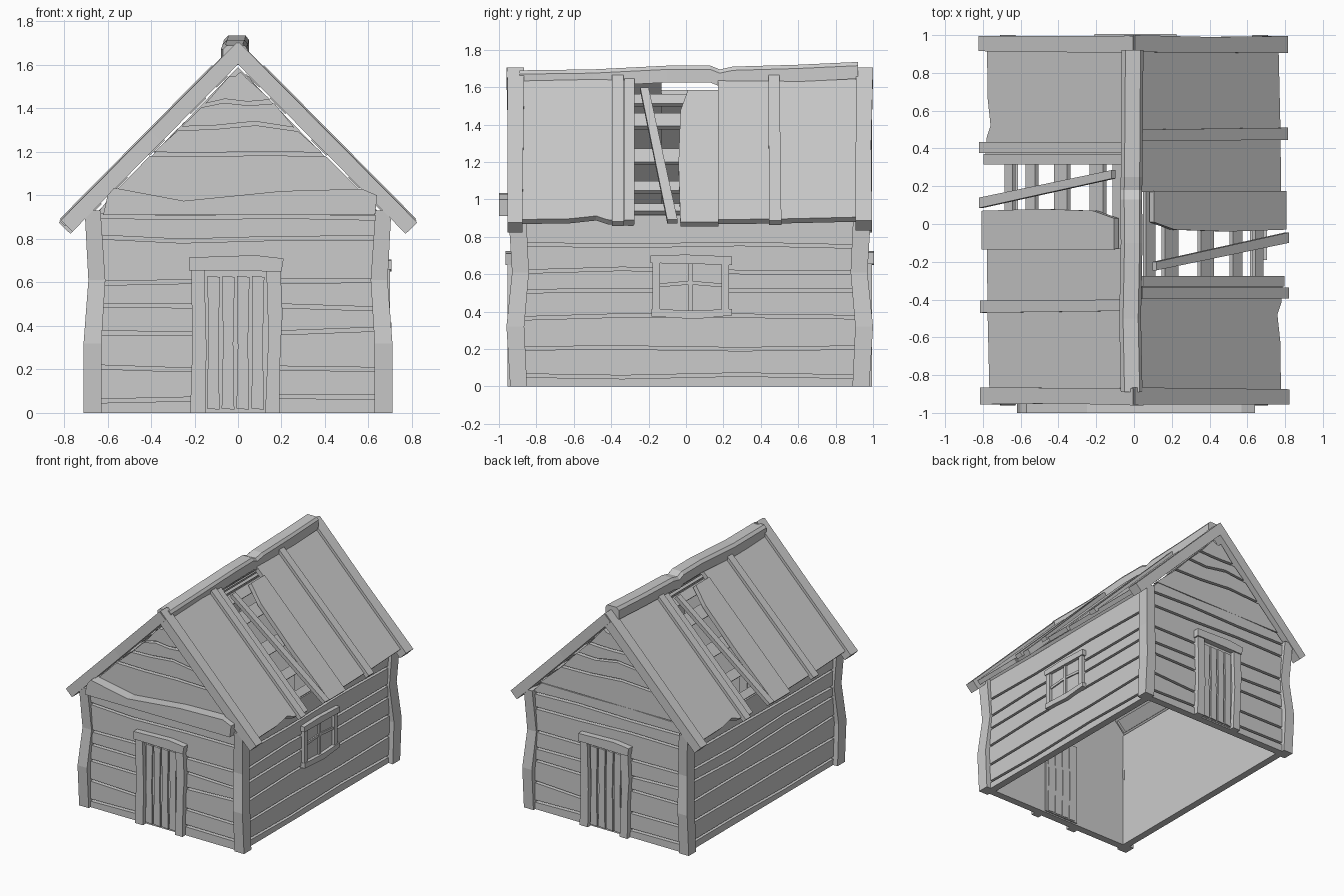
import bpy, bmesh, random
from mathutils import Vector

if "Cube" in bpy.data.objects:
    bpy.data.objects.remove(bpy.data.objects["Cube"])

random.seed(4)
YC = 0.02          # y of the half-turn axis of the house
S, APEX = 1.01, 1.70   # roof slope and height of its top line


def loft(name, rings, turn=False):
    """Closed solid through matching rings; turn=True rotates it half a turn."""
    bm = bmesh.new()
    rows = []
    for r in rings:
        rows.append([bm.verts.new((-p[0], 2 * YC - p[1], p[2]) if turn else p) for p in r])
    n = len(rows[0])
    bm.faces.new(rows[0])
    bm.faces.new(rows[-1])
    for a, b in zip(rows, rows[1:]):
        for i in range(n):
            j = (i + 1) % n
            bm.faces.new((a[i], a[j], b[j], b[i]))
    bmesh.ops.recalc_face_normals(bm, faces=bm.faces)
    me = bpy.data.meshes.new(name)
    bm.to_mesh(me)
    bm.free()
    ob = bpy.data.objects.new(name, me)
    bpy.context.collection.objects.link(ob)
    return ob


def front(name, pts, y0, y1, turn=False):
    """Outline in x,z given depth along y."""
    loft(name, [[(x, y, z) for x, z in pts] for y in (y0, y1)], turn)


def side(name, pts, x0, x1, turn=False):
    """Outline in y,z given depth along x."""
    loft(name, [[(x, y, z) for y, z in pts] for x in (x0, x1)], turn)


def roof(name, pts, top, thick, turn=False):
    """Outline in x,y laid on the right roof slope."""
    rings = []
    for n in (top, top - thick):
        rings.append([(x + n * .71, y, APEX - S * x + n * .70) for x, y in pts])
    loft(name, rings, turn)


def rect(a, b, c, d):
    return [(a, c), (b, c), (b, d), (a, d)]


def wavy(seams, half, mid=0, gap=.009, amp=.012):
    """Plank outlines between rough seams; half(z) is the half length."""
    k = 4
    offs = [[random.uniform(-amp, amp) for _ in range(k)] for _ in seams]
    offs[0] = [0] * k
    out = []
    for i in range(len(seams) - 1):
        lo, hi = seams[i] + (gap if i else 0), seams[i + 1] - gap
        t = [-1, -.4, .3, 1]
        low = [(mid + half(lo) * t[j], lo + offs[i][j]) for j in range(k)]
        high = [(mid + half(hi) * t[j], hi + offs[i + 1][j]) for j in range(k)]
        out.append(low + high[::-1])
    return out


# Inner wall shell with an open bottom
for turn, tag in ((False, "front"), (True, "back")):
    front(tag + "_wall", [(-.64, 0), (.64, 0), (.64, .93), (0, 1.59), (-.64, .93)], -.885, -.86, turn)
for turn, tag in ((False, "right"), (True, "left")):
    side(tag + "_wall", rect(-.87, .91, 0, .93), .615, .645, turn)

# Wall planks on all four sides
for turn, tag in ((False, "front"), (True, "back")):
    for p in wavy([0, .065, .205, .375, .485, .60, .80, .905, 1.01], lambda z: min(.65, (1.58 - z) / S)):
        front(tag + "_plank", p, -.918, -.88, turn)
    for p in wavy([1.0, 1.19, 1.32, 1.43, 1.56], lambda z: (1.59 - z) / S, amp=.018):
        front(tag + "_gable_plank", p, -.918, -.88, turn)
for turn, tag in ((False, "right"), (True, "left")):
    for p in wavy([0, .052, .21, .37, .52, .62, .75, .92], lambda z: .90, mid=YC):
        side(tag + "_plank", p, .64, .672, turn)

# Bent corner posts: z, x inner, x outer, y outer, y inner
BEND = [(0, .628, .71, -.94, -.85), (.32, .628, .71, -.96, -.865),
        (.61, .61, .688, -.93, -.84), (.93, .632, .705, -.95, -.855)]
for sx in (1, -1):
    for turn in (False, True):
        loft("corner_post", [[(sx * a, c, z), (sx * b, c, z), (sx * b, d, z), (sx * a, d, z)]
                             for z, a, b, c, d in BEND], turn)

# Doors with plank leaf, jambs and lintel, front and back
for turn, tag in ((False, "front"), (True, "back")):
    front(tag + "_door_panel", rect(-.16, .14, .01, .66), -.922, -.85, turn)
    for x in (-.143, -.075, -.007, .061):
        front(tag + "_door_plank", [(x, .02), (x + .058, .015), (x + .053, .32), (x + .06, .625),
                                    (x + .003, .63), (x + .006, .3)], -.934, -.845, turn)
    front(tag + "_left_jamb", [(-.22, 0), (-.15, 0), (-.145, .3), (-.155, .67), (-.215, .67), (-.21, .3)],
          -.955, -.87, turn)
    front(tag + "_right_jamb", [(.125, 0), (.19, 0), (.195, .3), (.205, .45), (.195, .67), (.13, .67),
                                (.14, .35)], -.955, -.87, turn)
    front(tag + "_lintel", [(-.225, .655), (-.16, .655), (.2, .65), (.21, .71), (.08, .725), (-.225, .715)],
          -.965, -.87, turn)

# Tie beam across the front gable
front("tie_beam", [(-.62, .91), (.63, .91), (.64, 1.0), (.57, 1.03), (.2, 1.02), (-.25, .975), (-.57, 1.035),
                   (-.60, 1.0)], -1.0, -.90)

# Window on the right wall
side("window_pane", rect(-.16, .21, .39, .68), .63, .678)
side("window_left_stile", rect(-.18, -.14, .38, .68), .64, .698)
side("window_right_stile", rect(.19, .23, .38, .68), .64, .698)
side("window_head", [(-.19, .66), (.245, .65), (.245, .695), (0, .705), (-.19, .70)], .64, .705)
side("window_sill", [(-.185, .375), (.05, .36), (.245, .38), (.245, .415), (.05, .405), (-.185, .415)], .64, .705)
side("window_mullion", rect(.01, .035, .40, .66), .64, .69)
side("window_crossbar", [(-.15, .53), (.02, .545), (.2, .53), (.2, .55), (.02, .565), (-.15, .55)], .64, .688)

# Roof slopes: the left one is the right one turned half around
for turn, tag in ((False, "right"), (True, "left")):
    roof(tag + "_roof_front_panel", [(.03, -.945), (.03, -.28), (.80, -.28), (.79, -.42), (.77, -.48),
                                     (.785, -.62), (.79, -.945)], -.015, .035, turn)
    roof(tag + "_roof_broken_panel", [(.11, .175), (.11, .01), (.22, -.03), (.50, -.04), (.81, -.03), (.81, .175)],
         -.005, .035, turn)
    roof(tag + "_roof_back_panel", [(.03, .17), (.79, .17), (.785, .55), (.775, .98), (.03, .98)],
         -.015, .035, turn)
    roof(tag + "_front_barge", [(.0, -.955), (.82, -.955), (.82, -.875), (.0, -.865)], .006, .075, turn)
    roof(tag + "_back_barge", [(.0, .91), (.81, .905), (.81, .995), (.4, .99), (.0, 1.0)], .006, .075, turn)
    roof(tag + "_roof_strip", rect(.04, .815, -.395, -.335), .008, .035, turn)
    roof(tag + "_roof_edge_strip", rect(.05, .80, -.33, -.275), -.004, .035, turn)
    roof(tag + "_roof_strip", [(.04, .44), (.81, .445), (.81, .51), (.04, .50)], .008, .035, turn)
    roof(tag + "_loose_plank", [(.11, -.245), (.81, -.10), (.81, -.045), (.11, -.20)], .014, .03, turn)
    # Battens under the covering
    for x, w in ((.10, .05), (.20, .07), (.39, .07), (.56, .05), (.68, .04)):
        roof(tag + "_batten", rect(x, x + w, -.88, .92), -.05, .025, turn)

# Sagging ridge beam with chamfered top: y, x shift, top height
RIDGE = [(-.89, -.01, 1.69), (-.5, -.018, 1.695), (-.1, -.01, 1.715), (.13, -.012, 1.715), (.18, -.012, 1.695),
         (.25, -.01, 1.71), (.6, -.008, 1.72), (.92, -.005, 1.735)]
loft("ridge_beam", [[(c - .06, y, t - .09), (c - .06, y, t - .02), (c - .04, y, t), (c + .04, y, t),
                     (c + .055, y, t - .02), (c + .055, y, t - .09)] for y, c, t in RIDGE])
